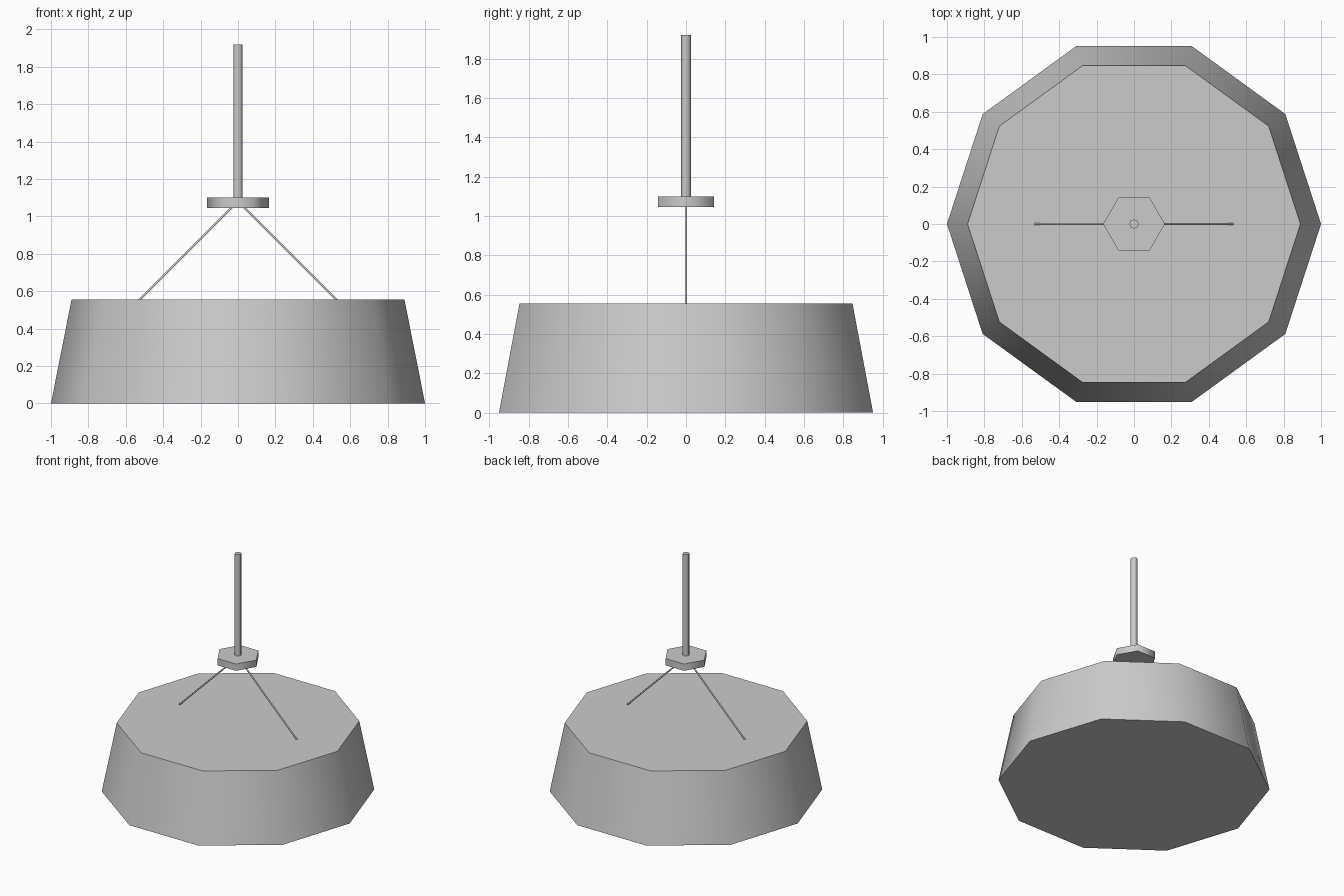
import bpy
import math
from mathutils import Vector

cube = bpy.data.objects.get("Cube")
if cube:
    bpy.data.objects.remove(cube, do_unlink=True)

GREY = (0.6, 0.6, 0.6, 1.0)
mat = bpy.data.materials.new("light_grey")
mat.use_nodes = True
mat.diffuse_color = GREY
mat.node_tree.nodes["Principled BSDF"].inputs["Base Color"].default_value = GREY


def frustum(name, sides, r_low, r_high, z_low, z_high):
    """Upright tapered prism with a corner on the x axis."""
    bpy.ops.mesh.primitive_cone_add(
        vertices=sides, radius1=r_low, radius2=r_high, depth=z_high - z_low,
        location=(0, 0, (z_low + z_high) / 2), rotation=(0, 0, math.pi / 2))
    return finish(name)


def rod(name, start, end, radius, sides):
    """Thin straight rod between two points."""
    start, end = Vector(start), Vector(end)
    axis = end - start
    bpy.ops.mesh.primitive_cylinder_add(
        vertices=sides, radius=radius, depth=axis.length,
        location=(start + end) / 2,
        rotation=axis.to_track_quat('Z', 'Y').to_euler())
    return finish(name)


def finish(name):
    obj = bpy.context.object
    obj.name = name
    obj.data.materials.append(mat)
    # Sides blend smoothly, rims stay sharp
    bpy.ops.object.shade_smooth_by_angle(angle=math.radians(65))
    return obj


# Ten-sided closed shade
frustum("shade", 10, 1.0, 0.89, 0.0, 0.555)

# Six-sided mounting plate and hanging pole
frustum("mounting_plate", 6, 0.165, 0.165, 1.045, 1.1)
frustum("hanging_pole", 8, 0.025, 0.025, 1.09, 1.92)

# Two slanted wires holding the shade
for side, label in ((1, "left"), (-1, "right")):
    rod(label + "_wire", (side * 0.02, 0, 1.06), (side * 0.53, 0, 0.55), 0.006, 8)
